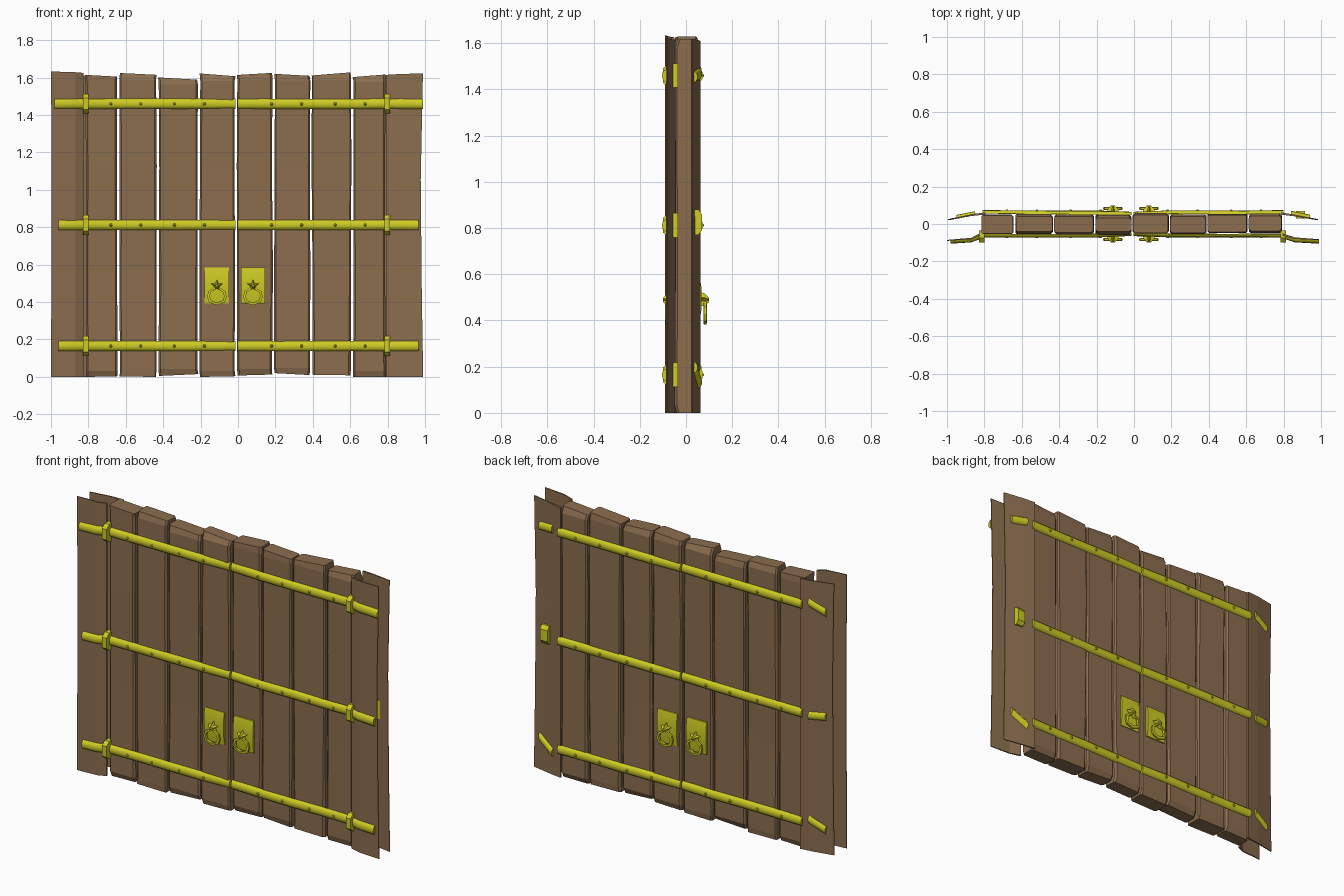
import bpy, bmesh, math, random
from mathutils import Vector

random.seed(4)
cube = bpy.data.objects.get("Cube")
if cube:
    bpy.data.objects.remove(cube, do_unlink=True)


def material(name, rgb):
    m = bpy.data.materials.new(name)
    m.use_nodes = True
    m.diffuse_color = (*rgb, 1)
    m.node_tree.nodes["Principled BSDF"].inputs["Base Color"].default_value = (*rgb, 1)
    return m


wood = material("brown wood", (0.26, 0.155, 0.078))
metal = material("yellow metal", (0.62, 0.60, 0.018))


def loft(name, rings, mat, closed=False, smooth=False):
    """Skin a list of equal rings; cap the ends unless the loft closes on itself."""
    bm = bmesh.new()
    rows = [[bm.verts.new(p) for p in ring] for ring in rings]
    n = len(rows[0])
    pairs = list(zip(rows, rows[1:])) + ([(rows[-1], rows[0])] if closed else [])
    for a, b in pairs:
        for i in range(n):
            j = (i + 1) % n
            bm.faces.new((a[i], a[j], b[j], b[i]))
    if not closed:
        bm.faces.new(rows[0])
        bm.faces.new(rows[-1])
    bmesh.ops.recalc_face_normals(bm, faces=bm.faces)
    mesh = bpy.data.meshes.new(name)
    bm.to_mesh(mesh)
    bm.free()
    mesh.materials.append(mat)
    ob = bpy.data.objects.new(name, mesh)
    bpy.context.collection.objects.link(ob)
    if smooth:
        bpy.ops.object.select_all(action="DESELECT")
        ob.select_set(True)
        bpy.context.view_layer.objects.active = ob
        bpy.ops.object.shade_smooth_by_angle(angle=math.radians(40))
    return ob


def jit(a):
    return random.uniform(-a, a)


# Rough-hewn door planks with chipped ends and chamfered edges
edges = [-0.82, -0.64, -0.43, -0.21, -0.01, 0.19, 0.39, 0.61, 0.795]
tops = [1.61, 1.62, 1.595, 1.615, 1.62, 1.615, 1.62, 1.61]
feet = [0, 0, 0.01, 0, 0.01, 0.015, 0.01, 0]
for i, (a, b) in enumerate(zip(edges, edges[1:])):
    top, foot = tops[i], feet[i]
    lean = jit(0.004)
    rings = []
    for k, t in enumerate((0, 0.02, 0.35, 0.7, 0.98, 1)):
        end = k in (0, 5)
        x0 = a + 0.003 + abs(jit(0.006))
        x1 = b - 0.003 - abs(jit(0.006))
        front = -0.052 + lean + jit(0.003) + end * abs(jit(0.016))
        back = 0.052 + lean + jit(0.003) - end * abs(jit(0.016))
        c = 0.006 + abs(jit(0.006))
        z = foot + (top - foot) * t
        tilt = jit(0.008) if end else 0
        section = [(x0 + c, front), (x1 - c, front), (x1, front + c), (x1, back - c),
                   (x1 - c, back), (x0 + c, back), (x0, back - c), (x0, front + c)]
        mid = (a + b) / 2
        rings.append([(x, y, max(0, z + tilt * (x - mid) * 10)) for x, y in section])
    loft(f"door_plank_{i + 1}", rings, wood)


# Thin frame boards flaring past both ends, front and back
def frame_board(name, path, top, bow):
    rings = []
    for t, f in ((0, 0), (0.3, 0.6), (0.65, 1), (1, 0.1)):
        outer = [(x - math.copysign(bow * f * k / 2, x), y, t * (top + 0.004 * k))
                 for k, (x, y) in enumerate(path)]
        inner = [(x, y + (0.012 if y < 0 else -0.012) * (1 - 0.3 * k), z)
                 for k, (x, y, z) in enumerate(outer)]
        rings.append(outer + inner[::-1])
    loft(name, rings, wood)


frame_board("right_front_frame", [(-0.825, -0.062), (-0.87, -0.082), (-1.0, -0.09)], 1.625, 0.004)
frame_board("left_front_frame", [(0.793, -0.062), (0.86, -0.08), (0.99, -0.086)], 1.615, 0.013)
frame_board("right_back_frame", [(-0.795, 0.062), (-0.87, 0.052), (-0.995, 0.026)], 1.61, 0.01)
frame_board("left_back_frame", [(0.785, 0.062), (0.86, 0.05), (0.985, 0.026)], 1.61, 0.012)


# Half-round metal bands
def band(name, path, side, half=0.027, depth=0.018):
    rings = []
    for x, y, z in path:
        ring = []
        for k in range(7):
            a = math.pi * k / 6
            ring.append((x, side * (y + depth * math.sin(a)), z + half * math.cos(a)))
        rings.append(ring)
    return loft(name, rings, metal, smooth=True)


def rivet(name, x, y, z, side, r=0.009, h=0.012):
    rings = []
    for rad, d in ((r, 0), (r, h * 0.5), (r * 0.4, h)):
        rings.append([(x + rad * math.cos(math.tau * k / 6), side * (y + d),
                       z + rad * math.sin(math.tau * k / 6)) for k in range(6)])
    loft(name, rings, metal)


def bracket(name, x, y0, y1, z, w, h):
    """Upright clasp with a sloped outer face."""
    rings = []
    for y, s in ((y0, 1), (y0 + (y1 - y0) * 0.6, 1), (y1, 0.6)):
        rings.append([(x + sx * w / 2, y, z + sz * h / 2 * s)
                      for sx, sz in ((-1, -1), (1, -1), (1, 1), (-1, 1))])
    loft(name, rings, metal)


levels = {"lower": (0.165, -0.96, 0.965), "middle": (0.812, -0.96, 0.965), "upper": (1.46, -0.98, 0.99)}
for label, (z, left, right) in levels.items():
    halves = {"right": ([left, -0.87, -0.8, -0.6, -0.4, -0.2, -0.014], -1),
              "left": ([-0.004, 0.2, 0.4, 0.6, 0.78, 0.86, right], 1)}
    for half, (xs, s) in halves.items():
        front = [(x, (0.086 if abs(x) > 0.9 else 0.08 if abs(x) > 0.85 else
                      0.045 if abs(x) < 0.1 else 0.053 + jit(0.002)), z + jit(0.001)) for x in xs]
        band(f"{label}_front_band_{half}", front, -1)
        back = [(max(-0.81, min(0.8, x)), 0.047 if abs(x) < 0.1 else 0.053 + jit(0.002), z)
                for x in xs if abs(x) < 0.84]
        if s < 0:
            back[0] = (-0.81, 0.056, z)
        else:
            back[-1] = (0.8, 0.056, z)
        band(f"{label}_back_band_{half}", back, 1)
        for k, x in enumerate((0.18, 0.34, 0.52, 0.68)):
            rivet(f"{label}_back_rivet_{half}_{k + 1}", s * x, 0.066, z, 1)
            rivet(f"{label}_front_rivet_{half}_{k + 1}", s * x, 0.064, z, -1)
        bracket(f"{label}_clasp_{half}", s * 0.805 - 0.008, -0.035, -0.1, z, 0.03, 0.105)

# Loose band ends on the back frame boards: side, height, slope
for k, (cx, z, slope) in enumerate([(0.89, 1.46, -0.12), (0.89, 0.165, 0.65), (-0.9, 1.46, 0.45),
                                    (-0.9, 0.812, -0.1), (-0.9, 0.165, 0.5)]):
    path = [(cx + d, 0.046 - 0.2 * (abs(cx + d) - 0.87), z + d * slope) for d in (-0.05, 0, 0.05)]
    band(f"back_band_end_{k + 1}", path, 1, 0.025)
bracket("back_band_end_upright", 0.89, 0.03, 0.07, 0.825, 0.05, 0.11)


# Door pulls: bowed plate, knob with petals and a pointed ring
def pull(name, cx, side):
    rings = []
    for z, y in ((0.392, 0.058), (0.44, 0.066), (0.5, 0.068), (0.55, 0.066), (0.585, 0.06)):
        rings.append([(cx - 0.065, side * y, z), (cx + 0.065, side * y, z),
                      (cx + 0.065, side * 0.05, z), (cx - 0.065, side * 0.05, z)])
    loft(name + "_plate", rings, metal, smooth=True)
    half = [(0, 0.055), (0.025, 0.032), (0.045, 0.02), (0.052, -0.01), (0.042, -0.04), (0, -0.055)]
    outline = half + [(-x, z) for x, z in half[-2:0:-1]]
    ring = []
    for x, z in outline:
        ring.append([(cx + x * s, side * y, 0.438 + z * s)
                     for s, y in ((1, 0.077), (1, 0.089), (0.74, 0.091), (0.74, 0.075))])
    loft(name + "_ring", ring, metal, closed=True)
    star = []
    for y, s in ((0.062, 1), (0.078, 0.9), (0.1, 0.3)):
        pts = []
        for k in range(10):
            r = (0.034 if k % 2 == 0 else 0.015) * s
            a = math.pi / 2 + math.tau * k / 10
            pts.append((cx + r * math.cos(a), side * y, 0.488 + r * math.sin(a)))
        star.append(pts)
    loft(name + "_knob", star, metal)


for half, cx in (("right", -0.113), ("left", 0.08)):
    pull(f"{half}_front_pull", cx, -1)
    pull(f"{half}_back_pull", cx, 1)
